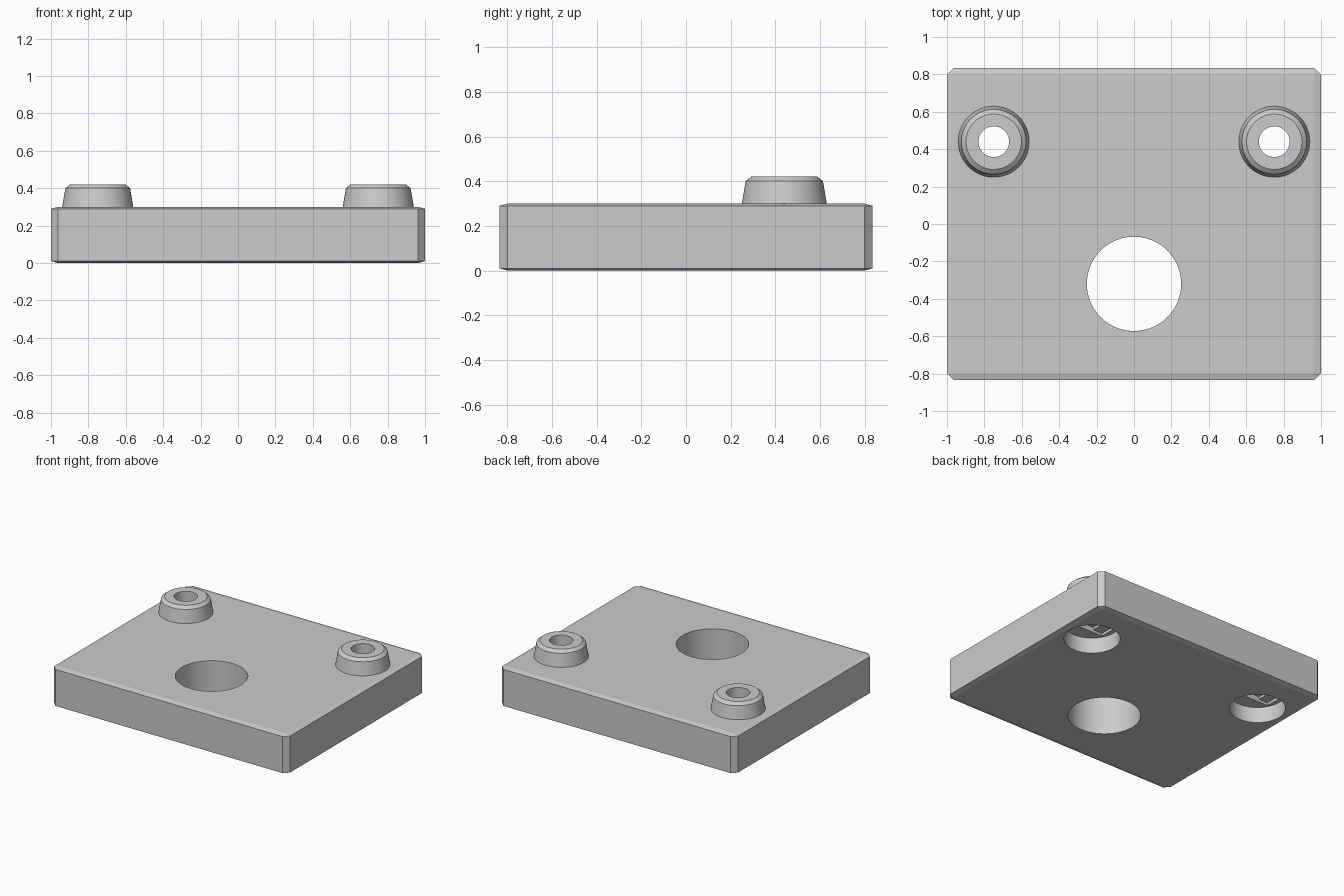
import bpy, bmesh, math
from itertools import product

default = bpy.data.objects.get("Cube")
if default:
    bpy.data.objects.remove(default, do_unlink=True)

grey = bpy.data.materials.new("plain grey")
grey.use_nodes = True
grey.diffuse_color = (0.6, 0.6, 0.6, 1)
grey.node_tree.nodes["Principled BSDF"].inputs["Base Color"].default_value = (0.6, 0.6, 0.6, 1)

HX, HY, HEIGHT = 1.0, 0.835, 0.3
CHAMFER, LIP = 0.037, 0.01
BOSS_X, BOSS_Y, HOLE_R = 0.75, 0.44, 0.083
LEDGE = 0.12


def make_object(name, bm):
    bmesh.ops.recalc_face_normals(bm, faces=bm.faces)
    mesh = bpy.data.meshes.new(name)
    bm.to_mesh(mesh)
    bm.free()
    mesh.materials.append(grey)
    obj = bpy.data.objects.new(name, mesh)
    bpy.context.collection.objects.link(obj)
    return obj


def turned(name, x, y, profile, segments=64):
    """Closed solid turned from (radius, z) points, bottom to top."""
    bm = bmesh.new()
    rings = []
    for r, z in profile:
        rings.append([bm.verts.new((x + r * math.cos(math.tau * i / segments),
                                    y + r * math.sin(math.tau * i / segments), z))
                      for i in range(segments)])
    for low, high in zip(rings, rings[1:]):
        for i in range(segments):
            j = (i + 1) % segments
            bm.faces.new((low[i], low[j], high[j], high[i]))
    bm.faces.new(rings[0])
    bm.faces.new(rings[-1])
    return make_object(name, bm)


def block(name, centre, size):
    bm = bmesh.new()
    bmesh.ops.create_cube(bm, size=1)
    bmesh.ops.scale(bm, vec=size, verts=bm.verts)
    bmesh.ops.translate(bm, vec=centre, verts=bm.verts)
    return make_object(name, bm)


def combine(target, tool, operation):
    mod = target.modifiers.new(tool.name, "BOOLEAN")
    mod.operation, mod.solver, mod.object = operation, "EXACT", tool
    bpy.context.view_layer.objects.active = target
    bpy.ops.object.modifier_apply(modifier=mod.name)
    bpy.data.objects.remove(tool, do_unlink=True)


# Plate with chamfered corners and shallow chamfers around top and bottom
bm = bmesh.new()
for sx, sy, top in product((-1, 1), (-1, 1), (0, 1)):
    edge_z = HEIGHT - LIP if top else LIP
    for x, y, z in ((HX - CHAMFER, HY, edge_z), (HX, HY - CHAMFER, edge_z),
                    (HX - CHAMFER, HY - CHAMFER, HEIGHT * top)):
        bm.verts.new((sx * x, sy * y, z))
bmesh.ops.convex_hull(bm, input=bm.verts)
bmesh.ops.dissolve_limit(bm, angle_limit=0.01, verts=bm.verts, edges=bm.edges)
plate = make_object("mounting_plate", bm)

# Large through hole
combine(plate, turned("main_hole", 0, -0.32, [(0.252, -0.1), (0.252, 0.5)], 96), "DIFFERENCE")

for side in (-1, 1):
    x = side * BOSS_X
    # Tapered boss with a chamfered rim
    combine(plate, turned("boss", x, BOSS_Y, [(0.2, 0.25), (0.19, HEIGHT), (0.173, 0.4), (0.148, 0.42)]), "UNION")
    # Counterbore from below, stepped ledge, screw hole
    combine(plate, turned("counterbore", x, BOSS_Y, [(0.195, -0.1), (0.195, LEDGE)]), "DIFFERENCE")
    combine(plate, block("ledge_slot", (x, BOSS_Y, LEDGE), (0.32, 2 * HOLE_R, 0.04)), "DIFFERENCE")
    combine(plate, block("ledge_square", (x, BOSS_Y, LEDGE), (2 * HOLE_R, 2 * HOLE_R, 0.08)), "DIFFERENCE")
    combine(plate, turned("screw_hole", x, BOSS_Y, [(HOLE_R - 0.001, 0.05), (HOLE_R - 0.001, 0.5)]), "DIFFERENCE")

# Smooth round walls, sharp chamfers
bpy.ops.object.select_all(action="DESELECT")
plate.select_set(True)
bpy.context.view_layer.objects.active = plate
bpy.ops.object.shade_smooth_by_angle(angle=math.radians(10))
